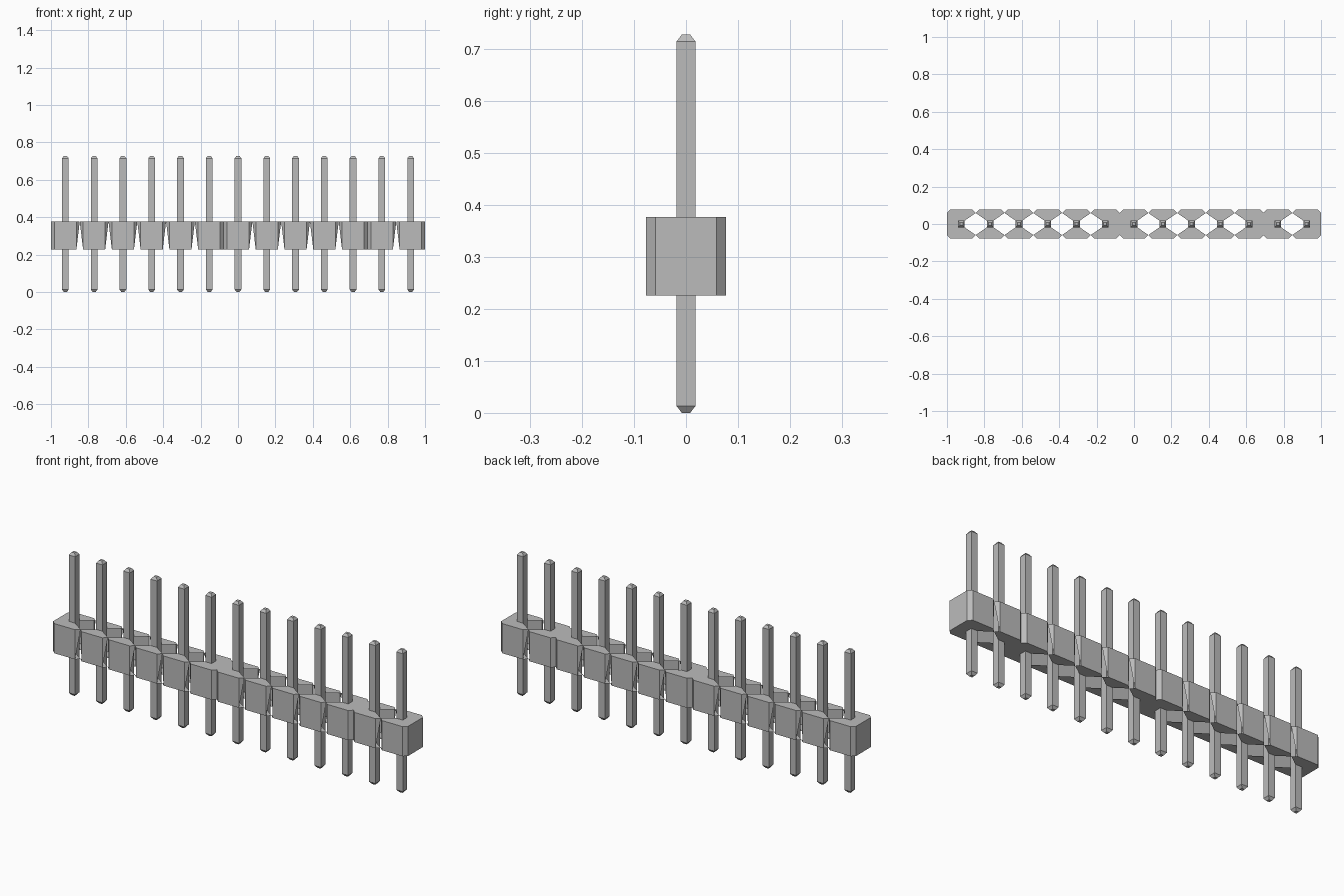
import bpy
import bmesh
from mathutils import Vector

cube = bpy.data.objects.get("Cube")
if cube:
    bpy.data.objects.remove(cube, do_unlink=True)

COUNT = 13
PITCH = 2 / COUNT
HALF = PITCH / 2           # half width of one body segment
FLAT = HALF - 0.018        # half width of its flat front, inside the chamfers
LOW, HIGH = 0.226, 0.377   # body heights
PIN = 0.018                # half width of a pin
TIP = 0.008                # half width of a pin end
TALL = 0.728
CLOSED_GAPS = {0, 6, 11, COUNT}   # ends and joints that are filled in

grey = bpy.data.materials.new("light grey")
grey.use_nodes = True
grey.diffuse_color = (0.5, 0.5, 0.5, 1)
grey.node_tree.nodes["Principled BSDF"].inputs["Base Color"].default_value = (0.5, 0.5, 0.5, 1)


def finish(bm, name):
    mesh = bpy.data.meshes.new(name)
    bm.to_mesh(mesh)
    bm.free()
    mesh.materials.append(grey)
    obj = bpy.data.objects.new(name, mesh)
    bpy.context.collection.objects.link(obj)
    return obj


def add_face(bm, points, centre):
    """Add a face that points away from the segment centre."""
    face = bm.faces.new([bm.verts.new(p) for p in points])
    face.normal_update()
    if face.normal.dot(face.calc_center_median() - centre) < 0:
        face.normal_flip()


# Body: one chamfered segment per pin, open around most joints
bm = bmesh.new()
for i in range(COUNT):
    cx = (i + 0.5) * PITCH - 1
    centre = Vector((cx, 0, (LOW + HIGH) / 2))
    for sy in (-1, 1):
        # front or back wall
        add_face(bm, [(cx - FLAT, sy * HALF, LOW), (cx + FLAT, sy * HALF, LOW),
                      (cx + FLAT, sy * HALF, HIGH), (cx - FLAT, sy * HALF, HIGH)], centre)
        # front or back part of the top and bottom
        outline = [(-HALF, FLAT), (-FLAT, HALF), (FLAT, HALF),
                   (HALF, FLAT), (PIN, PIN), (-PIN, PIN)]
        for z in (LOW, HIGH):
            add_face(bm, [(cx + x, sy * y, z) for x, y in outline], centre)
    for sx, gap in ((-1, i), (1, i + 1)):
        closed = gap in CLOSED_GAPS
        outer, notch, inner = cx + sx * FLAT, cx + sx * HALF, cx + sx * PIN
        # chamfers, cut to a triangle at open joints
        for sy in (-1, 1):
            corner = [(outer, sy * HALF, LOW), (outer, sy * HALF, HIGH), (notch, sy * FLAT, HIGH)]
            if closed:
                corner.append((notch, sy * FLAT, LOW))
            add_face(bm, corner, centre)
        # filled top and bottom at closed joints
        if closed:
            for z in (LOW, HIGH):
                add_face(bm, [(inner, -PIN, z), (notch, -FLAT, z),
                              (notch, FLAT, z), (inner, PIN, z)], centre)
        # end walls of the strip
        if gap in (0, COUNT):
            add_face(bm, [(notch, -FLAT, LOW), (notch, FLAT, LOW),
                          (notch, FLAT, HIGH), (notch, -FLAT, HIGH)], centre)
bmesh.ops.remove_doubles(bm, verts=bm.verts, dist=0.0001)
finish(bm, "header_body")

# Pins: square posts with tapered ends
bm = bmesh.new()
rings = []
for z, r in ((0, TIP), (0.013, PIN), (TALL - 0.013, PIN), (TALL, TIP)):
    rings.append([bm.verts.new((x * r, y * r, z))
                  for x, y in ((-1, -1), (1, -1), (1, 1), (-1, 1))])
for a, b in zip(rings, rings[1:]):
    for k in range(4):
        n = (k + 1) % 4
        bm.faces.new((a[k], a[n], b[n], b[k]))
bm.faces.new(rings[0][::-1])
bm.faces.new(rings[-1])
first = finish(bm, "pin_1")
first.location.x = PITCH / 2 - 1
for i in range(1, COUNT):
    pin = bpy.data.objects.new(f"pin_{i + 1}", first.data)
    pin.location.x = (i + 0.5) * PITCH - 1
    bpy.context.collection.objects.link(pin)
